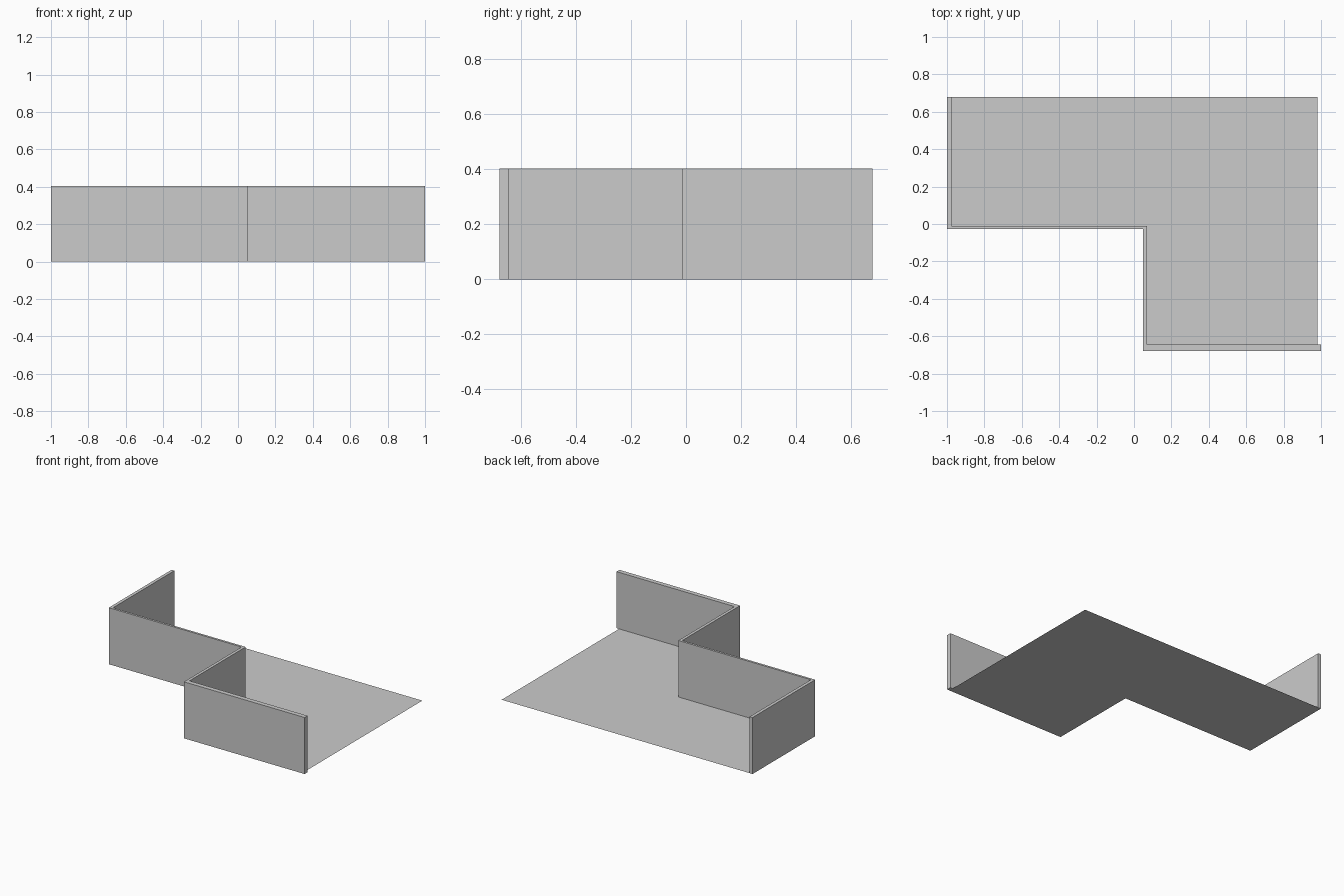
import bpy, bmesh

if "Cube" in bpy.data.objects:
    bpy.data.objects.remove(bpy.data.objects["Cube"])

H = 0.403  # wall height

def plan_object(name, outline, height=0.0):
    """Flat plan outline, optionally extruded upward into a solid."""
    bm = bmesh.new()
    face = bm.faces.new([bm.verts.new((x, y, 0)) for x, y in outline])
    if height:
        top = bmesh.ops.extrude_face_region(bm, geom=[face], use_keep_orig=True)
        verts = [v for v in top["geom"] if isinstance(v, bmesh.types.BMVert)]
        bmesh.ops.translate(bm, verts=verts, vec=(0, 0, height))
        bmesh.ops.recalc_face_normals(bm, faces=bm.faces)
    mesh = bpy.data.meshes.new(name)
    bm.to_mesh(mesh)
    bm.free()
    obj = bpy.data.objects.new(name, mesh)
    bpy.context.collection.objects.link(obj)
    return obj

# Inner and outer lines of the stepped wall, from back left to front right
inner = [(-0.977, 0.678), (-0.977, -0.012), (0.069, -0.012),
         (0.069, -0.645), (1.0, -0.645)]
outer = [(-1.0, 0.678), (-1.0, -0.028), (0.048, -0.028),
         (0.048, -0.678), (1.0, -0.678)]

# Stepped perimeter wall
plan_object("stepped_wall", outer + inner[::-1], H)

# Paper-thin L-shaped floor inside the wall
plan_object("floor", inner[:4] + [(0.98, -0.645), (0.98, 0.678)])
